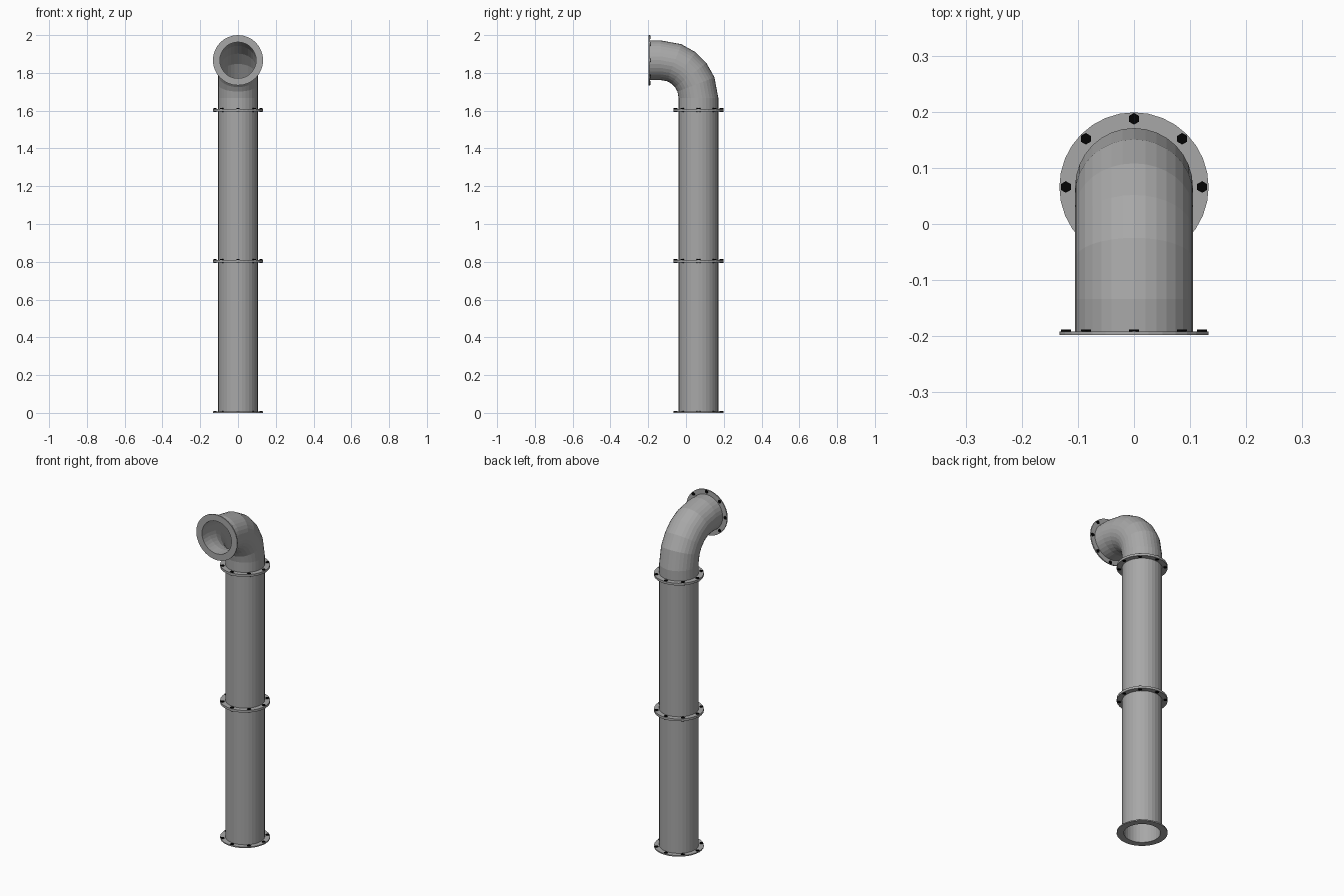
import bpy, bmesh
from math import sin, cos, pi, radians
from mathutils import Matrix, Vector

if "Cube" in bpy.data.objects:
    bpy.data.objects.remove(bpy.data.objects["Cube"])

SIDES = 32
R_OUT, R_IN, R_FLANGE, R_BOLTS = 0.105, 0.096, 0.133, 0.1215
AXIS_Y, AXIS_Z = 0.066, 1.867       # vertical pipe axis, outlet axis
JOINTS = (0.804, 1.603)
BEND, END_Y, THICK = 0.2, -0.198, 0.0065


def material(name, v):
    mat = bpy.data.materials.new(name)
    mat.diffuse_color = (v, v, v, 1)
    mat.use_nodes = True
    mat.node_tree.nodes["Principled BSDF"].inputs["Base Color"].default_value = mat.diffuse_color
    return mat


black = material("black", 0.001)
grey = material("dark_grey", 0.39)


def finish(bm, name, mat):
    bmesh.ops.recalc_face_normals(bm, faces=bm.faces)
    me = bpy.data.meshes.new(name)
    bm.to_mesh(me)
    bm.free()
    me.materials.append(mat)
    ob = bpy.data.objects.new(name, me)
    bpy.context.collection.objects.link(ob)
    return ob


def tube(name, path, r_out, r_in):
    """Hollow tube along stations (y, z, tilt), tilt turning from +z to -y."""
    bm = bmesh.new()
    stations = [(p, r_out) for p in path] + [(p, r_in) for p in reversed(path)]
    rings = []
    for (y, z, tilt), r in stations:
        m = Matrix.Translation((0, y, z)) @ Matrix.Rotation(tilt, 4, 'X')
        rings.append([bm.verts.new(m @ Vector((r * cos(2 * pi * i / SIDES),
                                               r * sin(2 * pi * i / SIDES), 0)))
                      for i in range(SIDES)])
    for a, b in zip(rings, rings[1:] + rings[:1]):
        for i in range(SIDES):
            j = (i + 1) % SIDES
            bm.faces.new((a[i], a[j], b[j], b[i]))
    return finish(bm, name, grey)


def bolts(name, matrix, low, high):
    """Ring of eight hexagonal bolts spanning low..high on the local z axis."""
    bm = bmesh.new()
    for k in range(8):
        a = k * pi / 4
        pos = Matrix.Translation((R_BOLTS * cos(a), R_BOLTS * sin(a), (low + high) / 2))
        bmesh.ops.create_cone(bm, cap_ends=True, segments=6, radius1=0.0103,
                              radius2=0.0103, depth=high - low, matrix=matrix @ pos)
    return finish(bm, name, black)


def upright(z):
    return Matrix.Translation((0, AXIS_Y, z))


# straight pipe sections
tube("lower_pipe", [(AXIS_Y, 0, 0), (AXIS_Y, JOINTS[0], 0)], R_OUT, R_IN)
tube("upper_pipe", [(AXIS_Y, JOINTS[0], 0), (AXIS_Y, JOINTS[1], 0)], R_OUT, R_IN)

# elbow
cy, cz = AXIS_Y - BEND, AXIS_Z - BEND
path = [(AXIS_Y, JOINTS[1], 0)]
for deg in (0, 21, 37.5, 52.5, 69, 90):
    t = radians(deg)
    path.append((cy + BEND * cos(t), cz + BEND * sin(t), t))
path.append((END_Y, AXIS_Z, pi / 2))
tube("elbow", path, R_OUT, R_IN)

# base flange, bolted from above
tube("base_flange", [(AXIS_Y, 0, 0), (AXIS_Y, THICK, 0)], R_FLANGE, R_IN)
bolts("base_bolts", upright(0), 0.002, 0.010)

# paired flanges at the joints
for n, z in zip(("middle", "upper"), JOINTS):
    tube(n + "_flange_below", [(AXIS_Y, z - THICK, 0), (AXIS_Y, z, 0)], R_FLANGE, R_IN)
    tube(n + "_flange_above", [(AXIS_Y, z, 0), (AXIS_Y, z + THICK, 0)], R_FLANGE, R_IN)
    bolts(n + "_bolts", upright(z), -0.010, 0.010)

# outlet flange, bolted from behind
tube("outlet_flange", [(END_Y + THICK, AXIS_Z, pi / 2), (END_Y, AXIS_Z, pi / 2)],
     R_FLANGE, R_IN)
bolts("outlet_bolts", Matrix.Translation((0, END_Y, AXIS_Z)) @ Matrix.Rotation(pi / 2, 4, 'X'),
      -0.010, -0.002)
